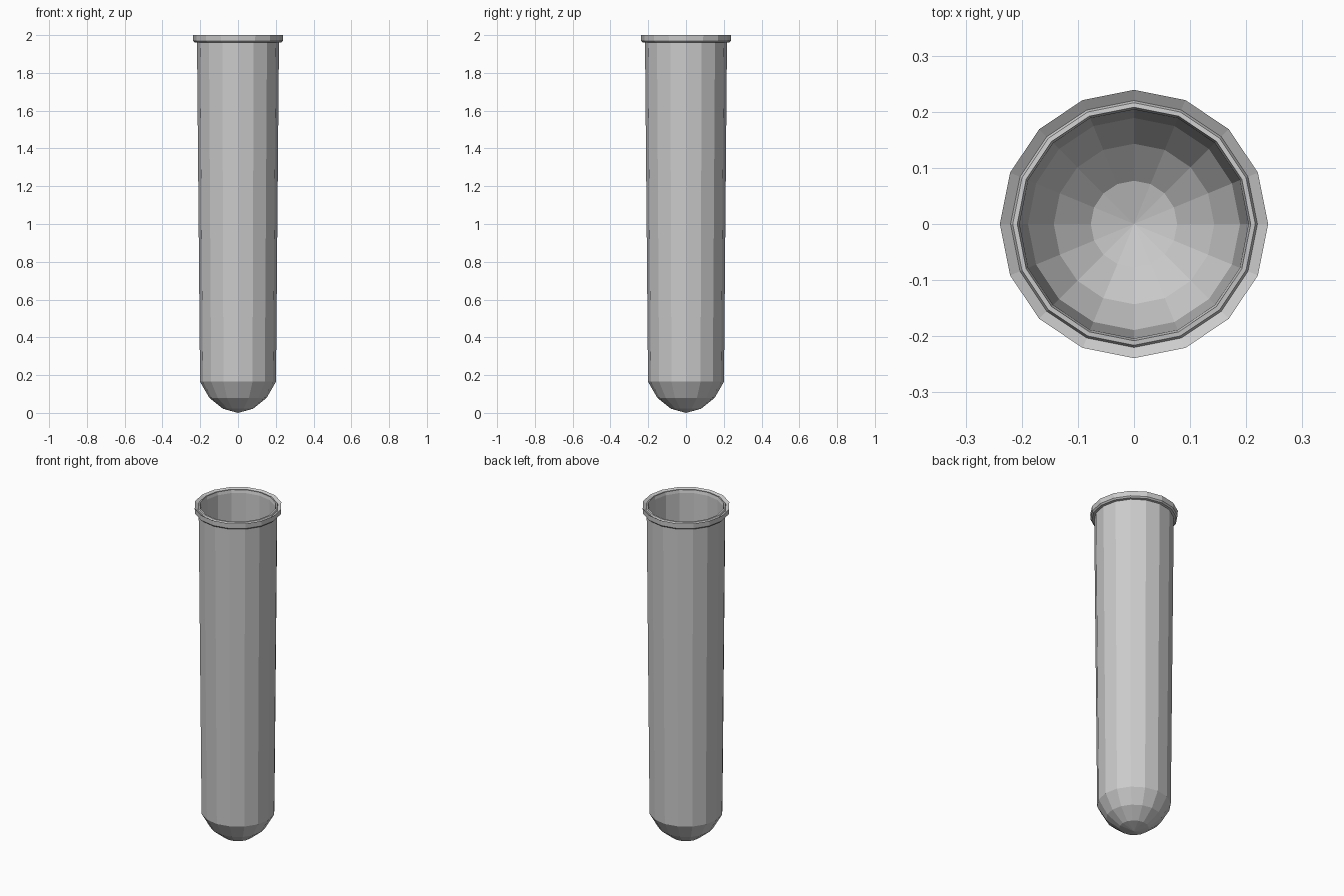
import bpy, bmesh, math

if "Cube" in bpy.data.objects:
    bpy.data.objects.remove(bpy.data.objects["Cube"])

SIDES = 16

# half cross-section (radius, height): outside from the bottom up, over the lip, down the inside
outer = [(0, 0), (0.08, 0.022), (0.152, 0.08), (0.201, 0.165), (0.217, 1.96)]
lip = [(0.23, 1.962), (0.238, 1.97), (0.239, 2.0), (0.22, 1.988), (0.216, 1.997), (0.208, 1.998)]
inner = [(0.204, 1.98), (0.189, 0.17), (0.143, 0.092), (0.077, 0.036), (0, 0.014)]


def lathe(name, profile):
    bm = bmesh.new()
    rings = []
    for r, z in profile:
        if r == 0:
            rings.append([bm.verts.new((0, 0, z))] * SIDES)
        else:
            rings.append([bm.verts.new((r * math.cos(2 * math.pi * i / SIDES),
                                        r * math.sin(2 * math.pi * i / SIDES), z))
                          for i in range(SIDES)])
    for a, b in zip(rings, rings[1:]):
        for i in range(SIDES):
            j = (i + 1) % SIDES
            # dict removes the repeated pole vertex, leaving a triangle
            bm.faces.new(list(dict.fromkeys((a[i], a[j], b[j], b[i]))))
    bmesh.ops.recalc_face_normals(bm, faces=bm.faces)
    mesh = bpy.data.meshes.new(name)
    bm.to_mesh(mesh)
    bm.free()
    obj = bpy.data.objects.new(name, mesh)
    bpy.context.collection.objects.link(obj)
    return obj


# hollow round-bottomed tube with a flanged lip
lathe("test_tube", outer + lip + inner)
